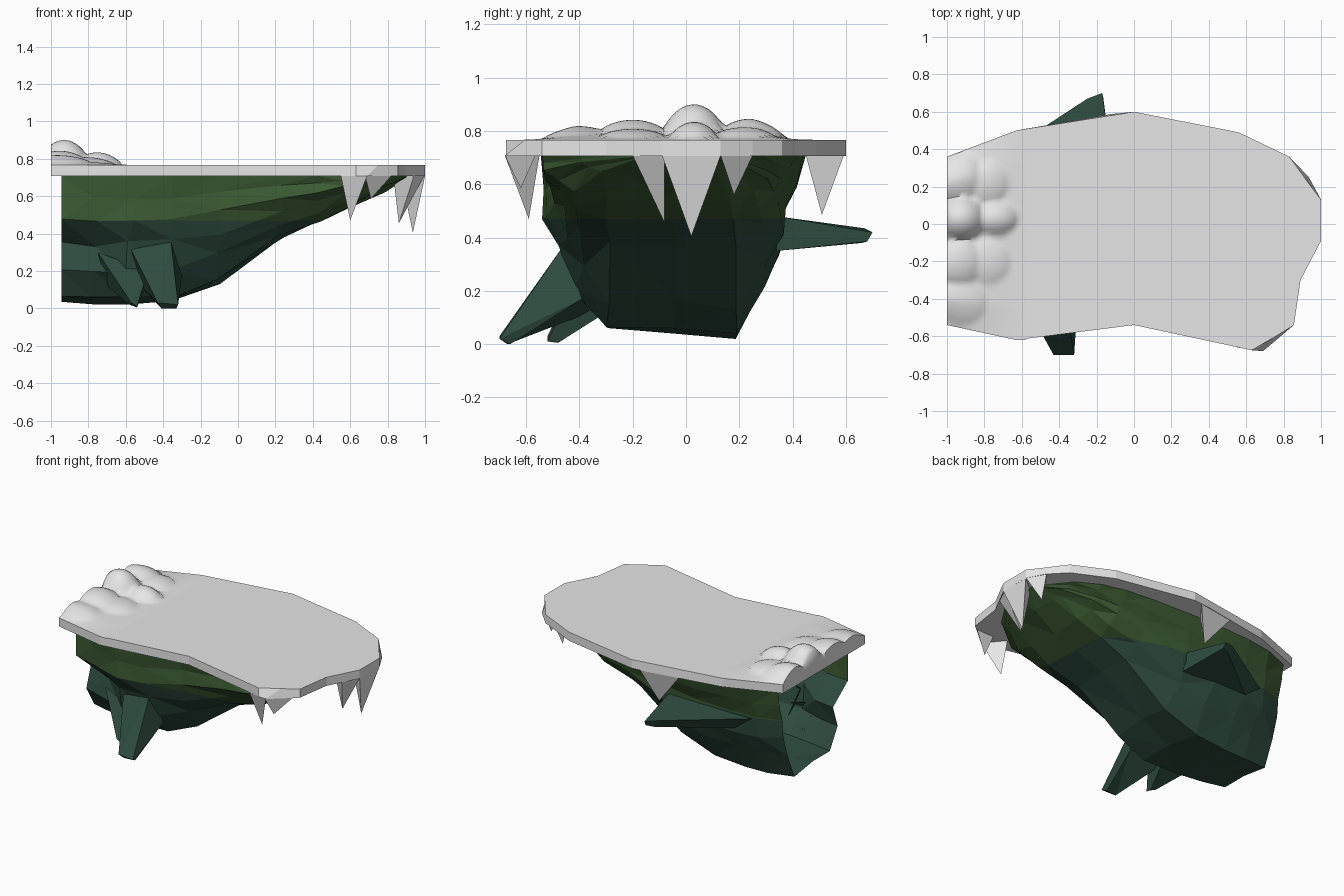
import bpy, bmesh, math, random
from mathutils import Vector

if "Cube" in bpy.data.objects:
    bpy.data.objects.remove(bpy.data.objects["Cube"])

random.seed(4)

def material(name, rgb):
    m = bpy.data.materials.new(name)
    m.diffuse_color = (*rgb, 1)
    m.use_nodes = True
    m.node_tree.nodes["Principled BSDF"].inputs["Base Color"].default_value = m.diffuse_color
    return m

SNOW = material("snow", (0.80, 0.80, 0.81))
MOSS = material("moss green rock", (0.046, 0.105, 0.034))
DEEP = material("dark teal rock", (0.028, 0.072, 0.050))

def finish(bm, name, mats):
    bmesh.ops.recalc_face_normals(bm, faces=bm.faces[:])
    me = bpy.data.meshes.new(name)
    bm.to_mesh(me)
    bm.free()
    for m in mats:
        me.materials.append(m)
    ob = bpy.data.objects.new(name, me)
    bpy.context.collection.objects.link(ob)
    return ob

def bridge(bm, a, b, closed=True):
    n = len(a)
    for i in range(n if closed else n - 1):
        j = (i + 1) % n
        bm.faces.new((a[i], a[j], b[j], b[i]))

# Snow slab: outline at the top, bulging slightly at the underside
outline = [(-1, .36), (-.63, .5), (-.13, .579), (0, .6), (.56, .49), (.83, .36),
           (.91, .25), (1, .13), (1, -.09), (.89, -.3), (.855, -.54),
           (.75, -.605), (.63, -.675), (0, -.54), (-.63, -.62), (-1, -.54)]
bulge = {2: (-.12, .588), 6: (.935, .25), 11: (.69, -.68)}
bm = bmesh.new()
top = [bm.verts.new((x, y, .767)) for x, y in outline]
low = [bm.verts.new((*bulge.get(i, p), .707)) for i, p in enumerate(outline)]
bridge(bm, top, low)
bm.faces.new(top)
bm.faces.new(low[::-1])
finish(bm, "snow_slab", [SNOW])

# Snow mounds: a smooth height field along the left end
bumps = [(-.92, .03, .13, .12, .105), (-.74, .03, .12, .09, .055),
         (-.93, -.2, .13, .13, .045), (-.93, .25, .13, .13, .05),
         (-.92, -.42, .13, .12, .022), (-.78, -.2, .12, .12, .025),
         (-.79, .22, .12, .12, .03)]

def snow_height(x, y, t, v):
    h = .036 * (1 - t) ** 1.2 * min(1, 2.2 * math.sin(math.pi * v))
    b = 0
    for cx, cy, rx, ry, hh in bumps:
        d = 1 - ((x - cx) / rx) ** 2 - ((y - cy) / ry) ** 2
        if d > 0:
            b = max(b, hh * d ** .8)
    return h + b

bm = bmesh.new()
rows = []
NX, NY = 22, 44
for i in range(-1, NX + 1):
    t = max(i, 0) / NX
    x = -1 + .42 * t
    y0, y1 = -.54 - .08 * min(1, t * 1.1), .36 + .14 * t
    row = []
    for j in range(NY + 1):
        v = j / NY
        y = y0 + (y1 - y0) * v
        edge = i < 0 or i == NX or j in (0, NY)
        row.append(bm.verts.new((x, y, .767 + (0 if edge else snow_height(x, y, t, v)))))
    rows.append(row)
for a, b in zip(rows, rows[1:]):
    bridge(bm, a, b, False)
mounds = finish(bm, "snow_mounds", [SNOW])
bpy.context.view_layer.objects.active = mounds
mounds.select_set(True)
bpy.ops.object.shade_smooth_by_angle(angle=math.radians(70))

# Icicles: three-sided spikes flush with the rim (edge, edge, inner, tip)
icicles = [((1, .13), (1, -.09), (.87, .02), (.935, .02, .405)),
           ((.995, -.08), (.94, -.2), (.83, -.12), (.86, -.08, .455)),
           ((.93, .25), (1, .13), (.86, .16), (.91, .18, .56)),
           ((.69, -.68), (.55, -.66), (.58, -.55), (.6, -.59, .47)),
           ((.82, -.565), (.68, -.68), (.68, -.57), (.71, -.62, .585)),
           ((-.33, .55), (-.06, .592), (-.17, .45), (-.15, .51, .485))]
for k, (a, b, c, tip) in enumerate(icicles):
    bm = bmesh.new()
    base = [bm.verts.new((*p, .708)) for p in (a, b, c)]
    t = bm.verts.new(tip)
    for i in range(3):
        bm.faces.new((base[i], base[(i + 1) % 3], t))
    bm.faces.new(base[::-1])
    finish(bm, f"icicle_{k + 1}", [SNOW])

# Rock: faceted shell, open at the left end, tapering up to the right.
# Each station: x, front y, back y, lowest z, undercut below the ledge
TOP = .71
stations = [(-.945, -.43, .34, .065, 1), (-.77, -.49, .41, .05, .75),
            (-.58, -.545, .44, .05, .2), (-.35, -.54, .45, .07, 0),
            (-.12, -.5, .45, .16, 0), (.22, -.51, .44, .38, 0),
            (.42, -.53, .42, .46, 0), (.58, -.54, .38, .54, 0),
            (.76, -.4, .28, .63, 0), (.9, -.18, .1, .695, 0)]
depth = [0, .18, .36, .55, .78, 1]
front = [1, 1, 1, .92, .8, .58]
notch = [0, 0, 0, .3, .06, .04]
back = [1, .95, .85, .82, .68, .46]
bm = bmesh.new()
rings = []
for s, (x, yf, yb, zb, cut) in enumerate(stations):
    prof = [(yf * (w - cut * n), d) for d, w, n in zip(depth, front, notch)]
    prof += [((yf * .58 + yb * .46) / 2, 1.0)]
    prof += [(yb * w, d) for d, w in zip(depth[::-1], back[::-1])]
    ring = []
    for k, (y, d) in enumerate(prof):
        j = 0 if d == 0 or s in (0, len(stations) - 1) else .028
        r = lambda: random.uniform(-j, j)
        dz = .4 * r() if d == 1 else r() * (TOP - zb)
        if k == 7 and x < 0:
            dz = -.03                       # rear edge of the belly hangs lower
        ring.append(bm.verts.new((x + r(), y - math.copysign(abs(r()) * .7, y),
                                  TOP - d * (TOP - zb) + dz)))
    rings.append(ring)
for a, b in zip(rings, rings[1:]):
    bridge(bm, a, b, False)
bm.faces.new(rings[-1])
bmesh.ops.triangulate(bm, faces=bm.faces[:])
# moss-coloured upper part is cut at a level line
bmesh.ops.bisect_plane(bm, geom=bm.verts[:] + bm.edges[:] + bm.faces[:],
                       plane_co=(0, 0, .47), plane_no=(0, 0, 1))
for f in bm.faces:
    f.material_index = 0 if f.calc_center_median().z > .47 else 1
finish(bm, "rock_body", [MOSS, DEEP])

# Rock spurs: four-sided spikes with blunt ends and open roots
def spur(name, base, tip):
    bm = bmesh.new()
    a = [bm.verts.new(p) for p in base]
    b = [bm.verts.new(p) for p in tip]
    bridge(bm, a, b)
    bm.faces.new(b)
    bmesh.ops.triangulate(bm, faces=bm.faces[:])
    finish(bm, name, [DEEP])

spur("front_spur",
     [(-.58, -.43, .33), (-.36, -.46, .37), (-.3, -.39, .17), (-.52, -.36, .12)],
     [(-.43, -.7, .03), (-.32, -.7, .02), (-.33, -.66, 0), (-.41, -.67, 0)])
spur("small_front_spur",
     [(-.75, -.39, .3), (-.48, -.43, .2), (-.5, -.33, .1), (-.7, -.31, .12)],
     [(-.57, -.52, .03), (-.54, -.52, .01), (-.54, -.48, .005), (-.58, -.48, .02)])
spur("back_spur",
     [(-.8, .31, .46), (-.12, .34, .48), (-.12, .34, .35), (-.66, .32, .36)],
     [(-.25, .67, .435), (-.17, .7, .42), (-.165, .68, .385), (-.22, .66, .38)])
